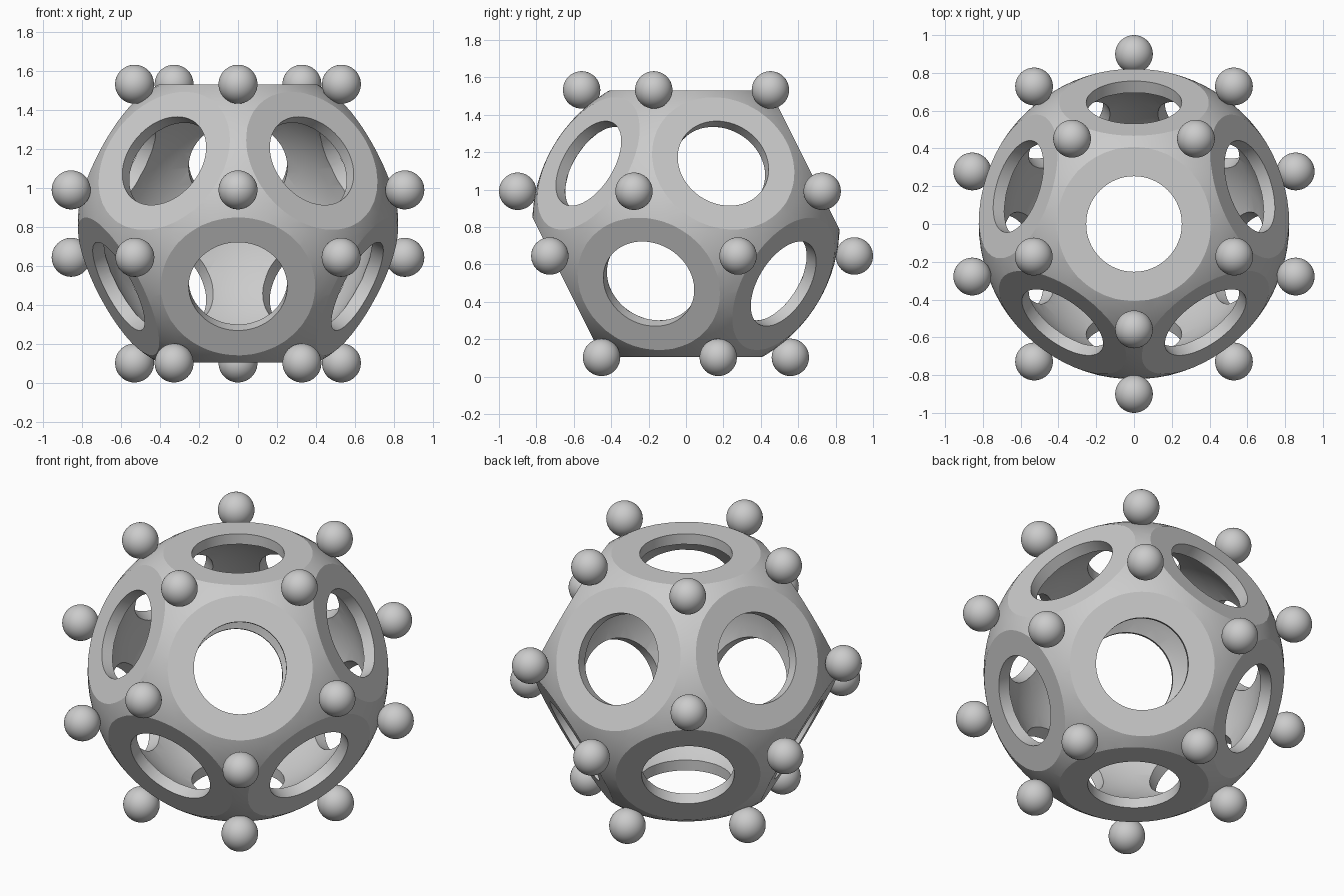
import bpy, bmesh
from math import sin, cos, radians, sqrt
from mathutils import Vector

if "Cube" in bpy.data.objects:
    bpy.data.objects.remove(bpy.data.objects["Cube"])

CENTRE = Vector((0, 0, 0.818))
R_BODY, R_INNER, R_HOLE, R_KNOB = 0.822, 0.70, 0.253, 0.1


def finish(name, bm, at=CENTRE, angle=25):
    bmesh.ops.recalc_face_normals(bm, faces=bm.faces)
    me = bpy.data.meshes.new(name)
    bm.to_mesh(me)
    bm.free()
    ob = bpy.data.objects.new(name, me)
    ob.location = at
    bpy.context.collection.objects.link(ob)
    return ob


def smooth(ob, angle):
    bpy.ops.object.select_all(action='DESELECT')
    ob.select_set(True)
    bpy.context.view_layer.objects.active = ob
    bpy.ops.object.shade_smooth_by_angle(angle=radians(angle))


def ball(name, r, at, sub):
    bm = bmesh.new()
    bmesh.ops.create_icosphere(bm, subdivisions=sub, radius=r)
    return finish(name, bm, at)


# Twelve face directions and distances: top, five upper, mirrored below
h = 1 / sqrt(5)
axes = [(Vector((0, 0, 1)), 0.713)]
for k in range(5):
    a = radians(90 + 72 * k)
    axes.append((Vector((2 * h * cos(a), 2 * h * sin(a), h)), 0.72))

# Outer body: sphere sliced flat on the twelve faces
bm = bmesh.new()
bmesh.ops.create_icosphere(bm, subdivisions=5, radius=R_BODY)
for n, d in axes:
    for s in (1, -1):
        res = bmesh.ops.bisect_plane(
            bm, geom=bm.verts[:] + bm.edges[:] + bm.faces[:],
            plane_co=n * d * s, plane_no=n * s, clear_outer=True)
        rim = [e for e in bm.edges if e.is_boundary]
        bmesh.ops.holes_fill(bm, edges=rim, sides=0)
body = finish("hollow_body", bm)

# Cutters: inner cavity and six through-holes
cutters = [ball("cavity_cutter", R_INNER, CENTRE, 4)]
for n, d in axes:
    bm = bmesh.new()
    bmesh.ops.create_cone(bm, cap_ends=True, segments=64, radius1=R_HOLE,
                          radius2=R_HOLE, depth=2.2,
                          matrix=n.to_track_quat('Z', 'Y').to_matrix().to_4x4())
    cutters.append(finish("hole_cutter", bm))
for c in cutters:
    c.hide_render = True
    m = body.modifiers.new("cut", 'BOOLEAN')
    m.operation, m.solver, m.object = 'DIFFERENCE', 'EXACT', c
bpy.context.view_layer.update()
deps = bpy.context.evaluated_depsgraph_get()
cut = bpy.data.meshes.new_from_object(body.evaluated_get(deps))
body.modifiers.clear()
body.data = cut
for c in cutters:
    bpy.data.objects.remove(c, do_unlink=True)
smooth(body, 25)

# Twenty corner knobs: four rings of five
for r, z, start in ((0.558, 0.715, -90), (0.9, 0.173, -90),
                    (0.9, -0.173, 90), (0.558, -0.715, 90)):
    for k in range(5):
        a = radians(start + 72 * k)
        knob = ball("corner_knob", R_KNOB,
                    CENTRE + Vector((r * cos(a), r * sin(a), z)), 4)
        smooth(knob, 40)
